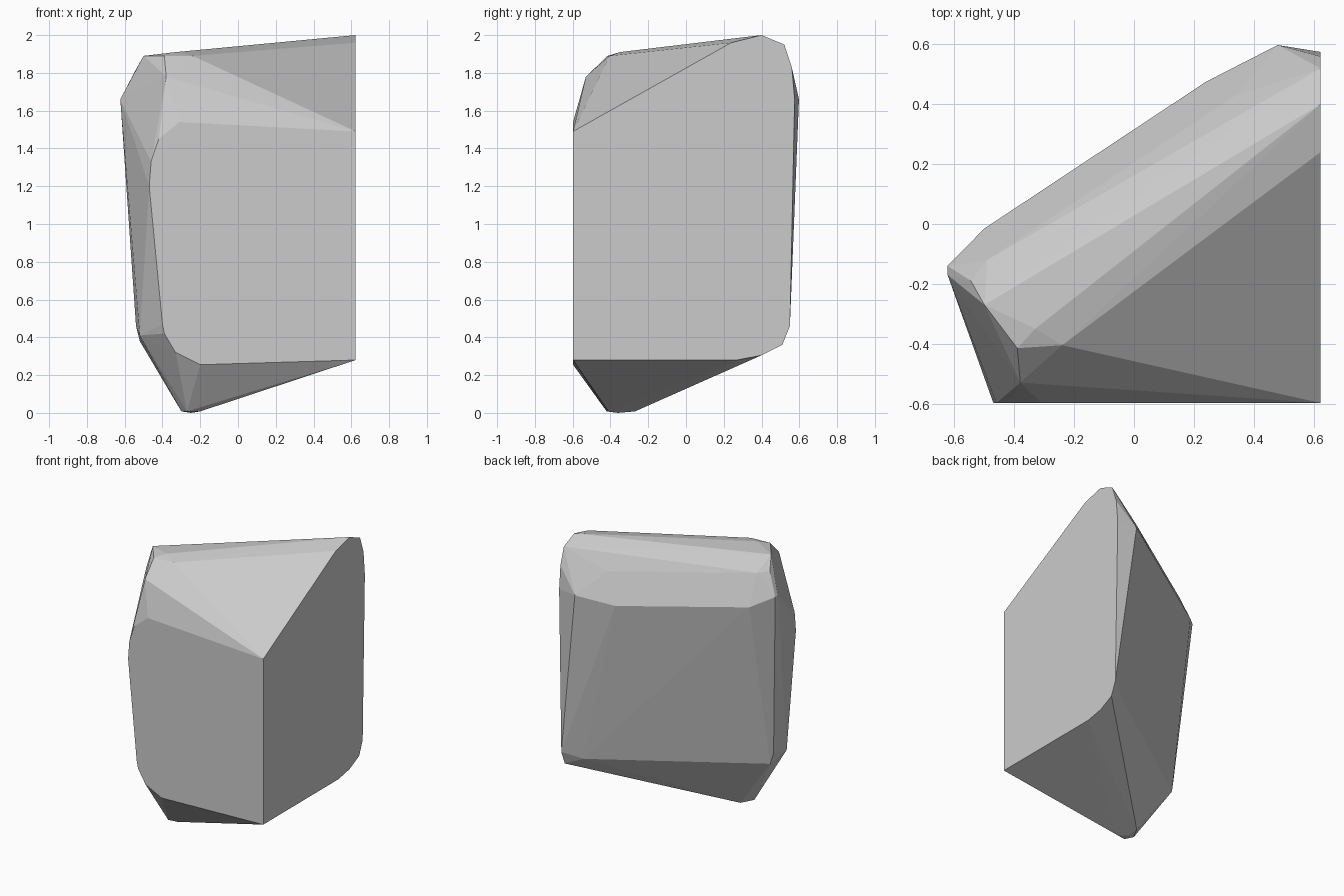
import bpy
import bmesh
from mathutils import Vector

default_cube = bpy.data.objects.get("Cube")
if default_cube:
    bpy.data.objects.remove(default_cube, do_unlink=True)

SIDE_X = .623
FRONT_Y = -.598


def make_material(name, colour):
    """One flat, matte colour."""
    material = bpy.data.materials.new(name)
    material.use_nodes = True
    material.diffuse_color = colour
    shader = material.node_tree.nodes["Principled BSDF"]
    shader.inputs["Base Color"].default_value = colour
    shader.inputs["Roughness"].default_value = .8
    return material


def on_front(profile):
    """Place an (x, z) outline on the flat front face."""
    return [Vector((x, FRONT_Y, z)) for x, z in profile]


def on_side(profile):
    """Place a (y, z) outline on the flat side face."""
    return [Vector((SIDE_X, y, z)) for y, z in profile]


def at_height(z, corners):
    """Place (x, y) corners on one level."""
    return [Vector((x, y, z)) for x, y in corners]


def hull_object(name, points, material):
    """Wrap a faceted convex shell around the outlines."""
    bm = bmesh.new()
    for point in points:
        bm.verts.new(point)
    result = bmesh.ops.convex_hull(bm, input=bm.verts[:])
    spare = set(result["geom_interior"]) | set(result["geom_unused"])
    spare = [item for item in spare if isinstance(item, bmesh.types.BMVert)]
    bmesh.ops.delete(bm, geom=spare, context="VERTS")
    bmesh.ops.dissolve_limit(bm, angle_limit=.01, verts=bm.verts[:], edges=bm.edges[:])
    bmesh.ops.recalc_face_normals(bm, faces=bm.faces[:])
    mesh = bpy.data.meshes.new(name)
    bm.to_mesh(mesh)
    bm.free()
    mesh.materials.append(material)
    stone = bpy.data.objects.new(name, mesh)
    bpy.context.collection.objects.link(stone)
    return stone


# Flat front cut with worn left corners
front_cut = on_front([
    (SIDE_X, .28), (-.2, .255), (-.33, .32), (-.39, .42), (-.4, .47),
    (-.47, 1.2), (-.46, 1.33), (-.42, 1.45), (-.31, 1.54), (SIDE_X, 1.49),
])

# Flat side cut with worn rear corners
side_cut = on_side([
    (.27, .28), (.4, .305), (.51, .36), (.55, .46), (.575, 1.66),
    (.56, 1.83), (.52, 1.95), (.4, 2), (.24, 1.96),
])

# Blunt point underneath
base_tip = at_height(.008, [(-.3, -.36), (-.27, -.42), (-.2, -.41), (-.25, -.27)])
base_tip += at_height(0, [(-.25, -.36)])

# Lower rim of the slanted back, drawn in below the upper rim
lower_rim = at_height(.38, [(-.52, -.23), (-.378, -.143)])
lower_rim += at_height(.41, [(-.52, -.42), (.5, .467)])
lower_rim += at_height(.46, [(-.54, -.24)])

# Upper rim of the slanted back
upper_rim = at_height(1.6, [(-.5, -.015), (.24, .475)])
upper_rim += at_height(1.66, [(-.623, -.14), (-.623, -.17), (.48, .598)])

# Rounded shoulder and crown
shoulder = at_height(1.81, [(-.49, -.12), (-.545, -.19), (.34, .43)])
crown = at_height(1.78, [(-.38, -.53)])
crown += at_height(1.89, [(-.5, -.27), (-.39, -.415), (-.24, -.405)])
crown += at_height(1.91, [(-.33, -.35)])

stone_grey = make_material("stone grey", (.6, .6, .6, 1))
hull_object(
    "faceted_stone",
    front_cut + side_cut + base_tip + lower_rim + upper_rim + shoulder + crown,
    stone_grey,
)
